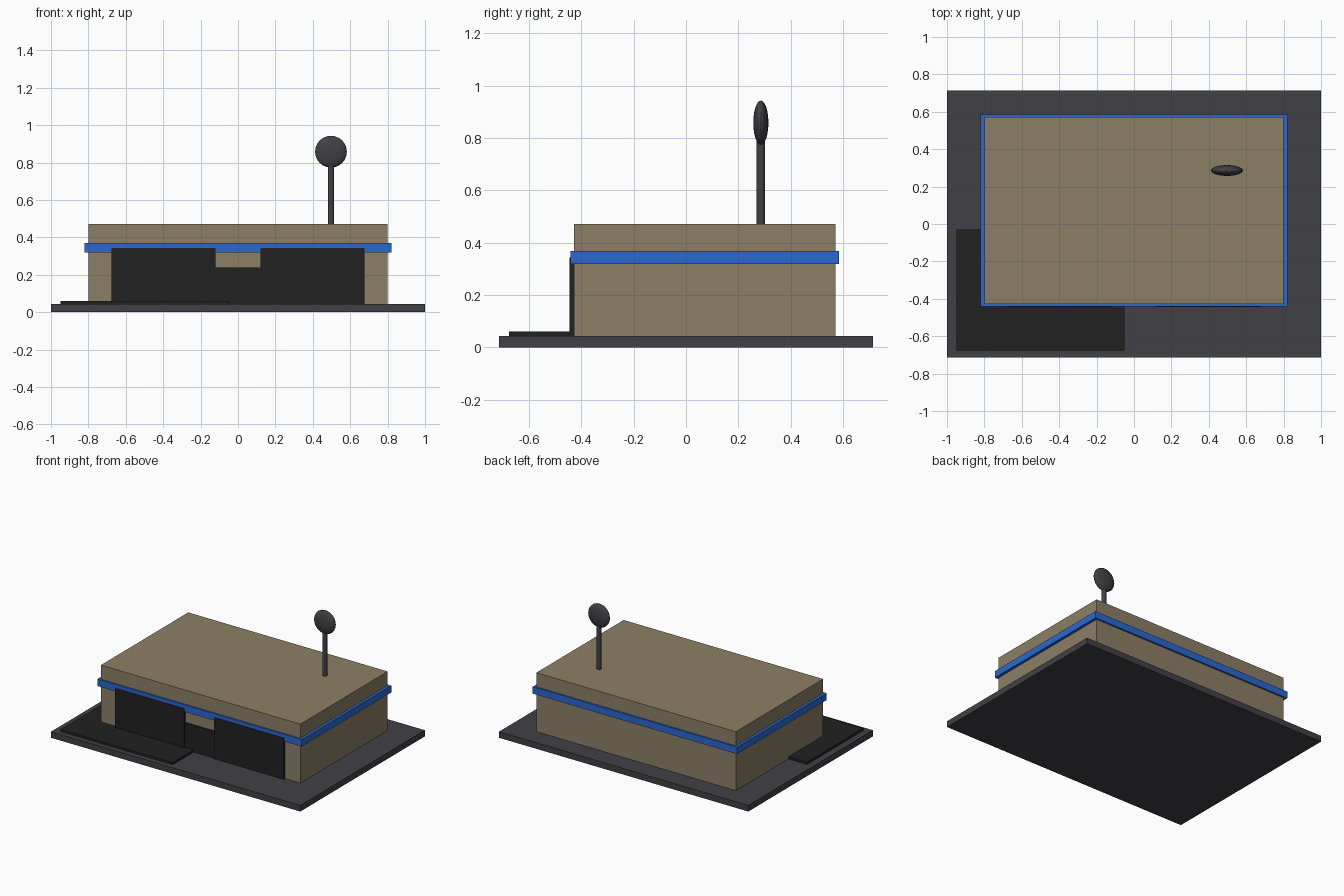
import bpy
from mathutils import Vector

if "Cube" in bpy.data.objects:
    bpy.data.objects.remove(bpy.data.objects["Cube"], do_unlink=True)


def material(name, rgb):
    mat = bpy.data.materials.new(name)
    mat.use_nodes = True
    colour = (*rgb, 1)
    mat.diffuse_color = colour
    mat.node_tree.nodes["Principled BSDF"].inputs["Base Color"].default_value = colour
    return mat


tan = material("tan_wall", (0.262, 0.212, 0.133))
grey = material("dark_grey", (0.053, 0.051, 0.06))
black = material("black", (0.0152, 0.0152, 0.0152))
blue = material("blue_trim", (0.024, 0.141, 0.62))


def finish(name, mat):
    obj = bpy.context.object
    obj.name = obj.data.name = name
    obj.data.materials.append(mat)
    return obj


def box(name, mat, low, high):
    low, high = Vector(low), Vector(high)
    bpy.ops.mesh.primitive_cube_add(size=1, location=(low + high) / 2)
    obj = finish(name, mat)
    obj.scale = high - low
    return obj


# Ground slab and the dark pad running under the corner of the building
box("ground_slab", grey, (-1, -0.714, 0), (1, 0.714, 0.044))
box("paved_pad", black, (-0.95, -0.677, 0.04), (-0.05, -0.03, 0.06))

# Building and the trim band around it
box("building", tan, (-0.8, -0.428, 0.04), (0.8, 0.572, 0.471))
box("trim_band", blue, (-0.82, -0.441, 0.319), (0.82, 0.585, 0.369))

# Front windows either side of a lower, recessed door
for side, name in ((-1, "right_window"), (1, "left_window")):
    inner, outer = sorted((side * 0.12, side * 0.677))
    box(name, black, (inner, -0.445, 0.042), (outer, -0.425, 0.343))
box("door", black, (-0.12, -0.437, 0.042), (0.12, -0.425, 0.238))

# Roof mast with its flattened dish
bpy.ops.mesh.primitive_cylinder_add(vertices=12, radius=0.016, depth=0.37,
                                    location=(0.497, 0.286, 0.645))
finish("mast", grey)
bpy.ops.mesh.primitive_uv_sphere_add(segments=24, ring_count=12, radius=0.085,
                                     location=(0.497, 0.286, 0.858))
dish = finish("dish", grey)
dish.scale.y = 0.34
